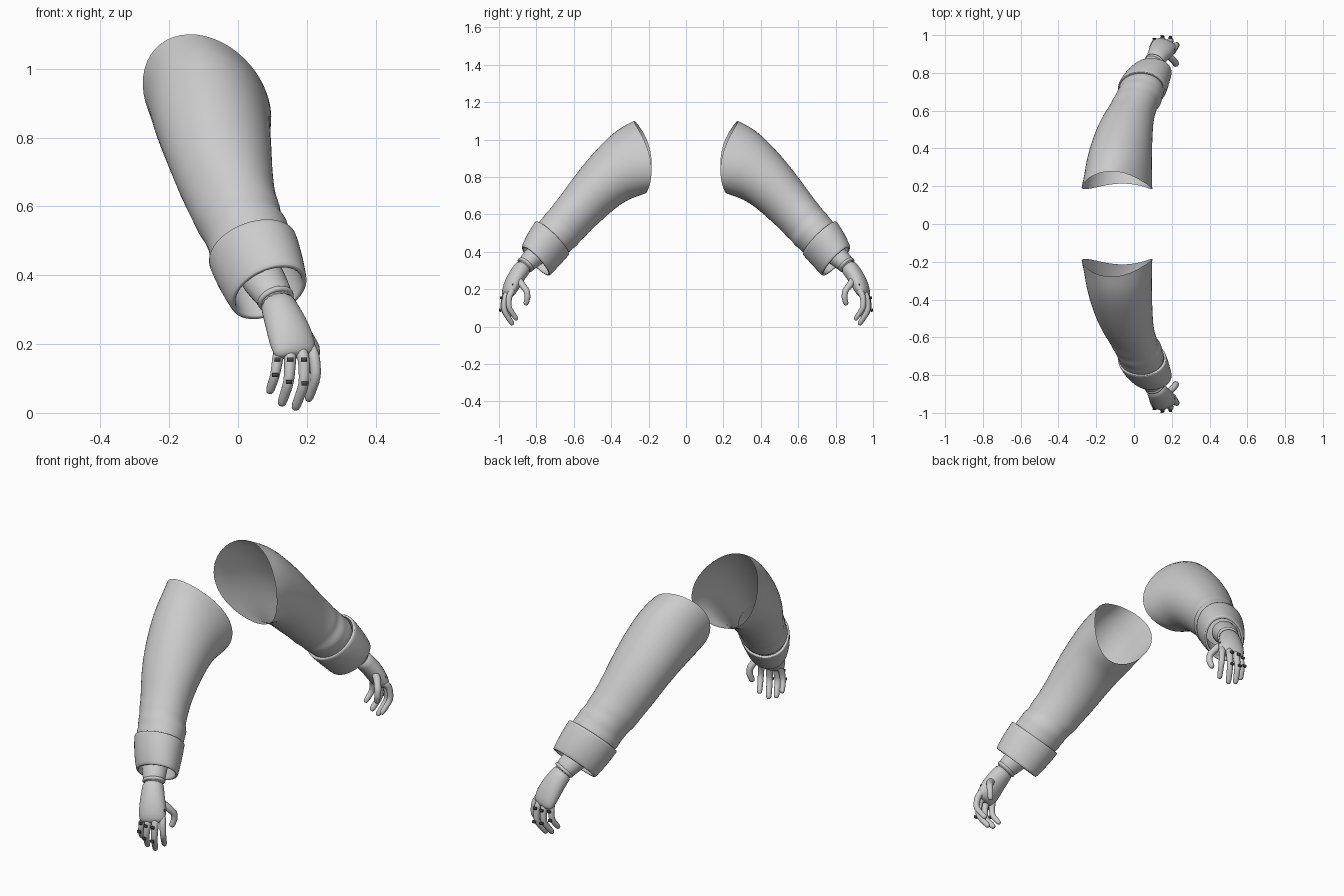
import bpy, bmesh, math
from mathutils import Vector

if "Cube" in bpy.data.objects:
    bpy.data.objects.remove(bpy.data.objects["Cube"])

def material(name, v):
    m = bpy.data.materials.new(name)
    m.diffuse_color = (v, v, v, 1)
    m.use_nodes = True
    m.node_tree.nodes["Principled BSDF"].inputs["Base Color"].default_value = m.diffuse_color
    return m

GREY = material("light grey", 0.6)
DARK = material("dark grey", 0.06)

def finish(name, bm, mat, levels=1):
    """Make an object, smooth it and mirror it to the other arm."""
    bmesh.ops.recalc_face_normals(bm, faces=bm.faces)
    me = bpy.data.meshes.new(name)
    bm.to_mesh(me)
    bm.free()
    me.materials.append(mat)
    for p in me.polygons:
        p.use_smooth = True
    ob = bpy.data.objects.new(name, me)
    bpy.context.collection.objects.link(ob)
    if levels:
        s = ob.modifiers.new("smooth", 'SUBSURF')
        s.levels = s.render_levels = levels
    mir = ob.modifiers.new("other_arm", 'MIRROR')
    mir.use_axis = (False, True, False)
    mir.use_mirror_merge = False
    return ob

def skin(name, rings, mat, cap_start=False, cap_end=False, levels=1):
    """Join rings of points into a tube."""
    bm = bmesh.new()
    vs = [[bm.verts.new(p) for p in r] for r in rings]
    n = len(vs[0])
    for a, b in zip(vs, vs[1:]):
        for i in range(n):
            j = (i + 1) % n
            bm.faces.new((a[i], a[j], b[j], b[i]))
    if cap_start:
        bm.faces.new(vs[0])
    if cap_end:
        bm.faces.new(vs[-1])
    return finish(name, bm, mat, levels)

def cloth_ring(top, bot, hx, skew=0.0, dz=0.0, saddle=0.0, scale=1.0, fold=0.0, n=24):
    """Slanted oval between a top and a bottom point."""
    top, bot = Vector(top), Vector(bot)
    c, up, side = (top + bot) / 2, (top - bot) / 2, Vector((hx, skew, dz))
    pts = []
    for i in range(n):
        t = 2 * math.pi * i / n
        k = scale * 1.008 * (1 + fold * math.sin(3 * t + 0.6))
        p = c + (side * math.cos(t) + up * math.sin(t)) * k
        p.y += saddle * math.cos(t) ** 2
        pts.append(p)
    return pts

# sleeve: flared open shoulder end, creased towards the cuff
skin("sleeve", [
    cloth_ring((-.12, -.28, 1.10), (-.06, -.215, .715), .185, 0, -.02, .06),
    cloth_ring((-.105, -.34, 1.07), (-.06, -.255, .697), .178, 0, -.01, .04),
    cloth_ring((-.10, -.40, 1.03), (-.06, -.30, .685), .172, 0, 0, .02),
    cloth_ring((-.07, -.52, .905), (-.05, -.38, .635), .158),
    cloth_ring((-.03, -.62, .775), (-.045, -.46, .56), .138, .01, fold=.01),
    cloth_ring((.01, -.68, .685), (-.03, -.52, .505), .122, .015, fold=-.015),
    cloth_ring((.025, -.705, .655), (-.025, -.545, .48), .118, .02, scale=1.03, fold=.02),
    cloth_ring((.035, -.725, .63), (-.015, -.565, .46), .114, .025, scale=.98, fold=-.01),
    cloth_ring((.05, -.745, .607), (0, -.585, .438), .115, .03, scale=1.03, fold=.02),
    cloth_ring((.065, -.765, .58), (0, -.605, .418), .114, .033, scale=.98),
    cloth_ring((.075, -.785, .56), (.0, -.625, .40), .115, .035),
    cloth_ring((.08, -.795, .535), (.015, -.65, .385), .104, .035),
], GREY)

# turned-up cuff with a thick lip and a hollow inside
A = ((.085, -.80, .565), (.0, -.63, .382), .122, .035)
B = ((.11, -.84, .50), (.02, -.685, .325), .113, .035)
C = ((.135, -.872, .43), (.045, -.735, .272), .099, .03)
skin("cuff", [cloth_ring(*A, scale=.9), cloth_ring(*A, scale=.985),
              cloth_ring(*A), cloth_ring(*B, scale=1.02), cloth_ring(*C, scale=1.02),
              cloth_ring(*C), cloth_ring(*C, scale=.91), cloth_ring(*C, scale=.88),
              cloth_ring(*B, scale=.82), cloth_ring(*A, scale=.7)], GREY)

def sweep(name, path, side, cap_start=True, cap_end=True, n=12, levels=1):
    """Oval tube along rows of (centre, half width, half thickness)."""
    P = [Vector(r[0]) for r in path]
    rings = []
    for i, (_, w, h) in enumerate(path):
        t = (P[min(i + 1, len(P) - 1)] - P[max(i - 1, 0)]).normalized()
        s = Vector(side)
        s = (s - t * s.dot(t)).normalized()
        u = s.cross(t)
        rings.append([P[i] + s * w * math.cos(a) + u * h * math.sin(a)
                      for a in (2 * math.pi * k / n for k in range(n))])
    return skin(name, rings, GREY, cap_start, cap_end, levels)

ACROSS = (.9, .35, .2)      # direction from little finger to index finger

# bare forearm, glove band at the wrist, and palm
sweep("forearm", [((.045, -.74, .44), .07, .066), ((.075, -.80, .385), .066, .06),
                  ((.105, -.85, .34), .056, .05), ((.118, -.872, .315), .05, .044)], ACROSS, n=16)
sweep("glove_band", [((.106, -.852, .338), .048, .042), ((.107, -.854, .336), .057, .052),
                     ((.112, -.862, .326), .057, .051), ((.113, -.864, .324), .048, .042)],
      ACROSS, n=16)
sweep("palm", [((.109, -.858, .332), .052, .047), ((.122, -.885, .30), .055, .046),
               ((.14, -.912, .26), .064, .046), ((.155, -.935, .215), .069, .042),
               ((.165, -.95, .18), .067, .034), ((.169, -.956, .16), .058, .022)], ACROSS, n=16)

def finger(name, pts, r):
    """Tapered finger with a rounded tip through the given joints."""
    P = [Vector(p) for p in pts]
    rows = []
    last = len(P) - 1
    for i, p in enumerate(P):
        k = r * (1.1 - .3 * i / last)
        rows.append((p, k, k))
        if i < last:
            rows.append(((p + P[i + 1]) / 2, k * .93, k * .93))
    end = P[-1] + (P[-1] - P[-2]).normalized() * r * .6
    rows.append((end, r * .5, r * .5))
    sweep(name, rows, ACROSS, n=10)

def plate(name, pos, size):
    """Small dark pad lying on the back of a joint."""
    bm = bmesh.new()
    bmesh.ops.create_cube(bm, size=1)
    for v in bm.verts:
        v.co = Vector(pos) + Vector((v.co.x * size[0], v.co.y * .008, v.co.z * size[1]))
    finish(name, bm, DARK, 0)

# four curled fingers, each with pads on the knuckle and the middle joint
FINGERS = {
    "little_finger": ([(.122, -.945, .19), (.115, -.962, .155), (.108, -.965, .11), (.093, -.935, .065)], .017),
    "ring_finger": ([(.15, -.95, .19), (.152, -.972, .155), (.148, -.978, .09), (.128, -.937, .03)], .0185),
    "middle_finger": ([(.18, -.948, .19), (.192, -.968, .155), (.193, -.974, .085), (.168, -.93, .018)], .0185),
    "index_finger": ([(.205, -.925, .20), (.222, -.945, .165), (.228, -.95, .105), (.206, -.908, .043)], .0175),
}
for name, (pts, r) in FINGERS.items():
    finger(name, pts, r)
    for j, label in ((1, "knuckle"), (2, "joint")):
        if name == "index_finger":
            continue
        x, y, z = pts[j]
        plate(f"{name}_{label}_pad", (x, y - r * .98, z), (.018, .012))

# thumb, curling down beside the palm, with a pad at its base
finger("thumb", [(.165, -.90, .26), (.20, -.877, .225), (.222, -.85, .19), (.222, -.847, .155),
                 (.213, -.855, .125)], .019)
plate("thumb_base_pad", (.205, -.925, .225), (.026, .014))
